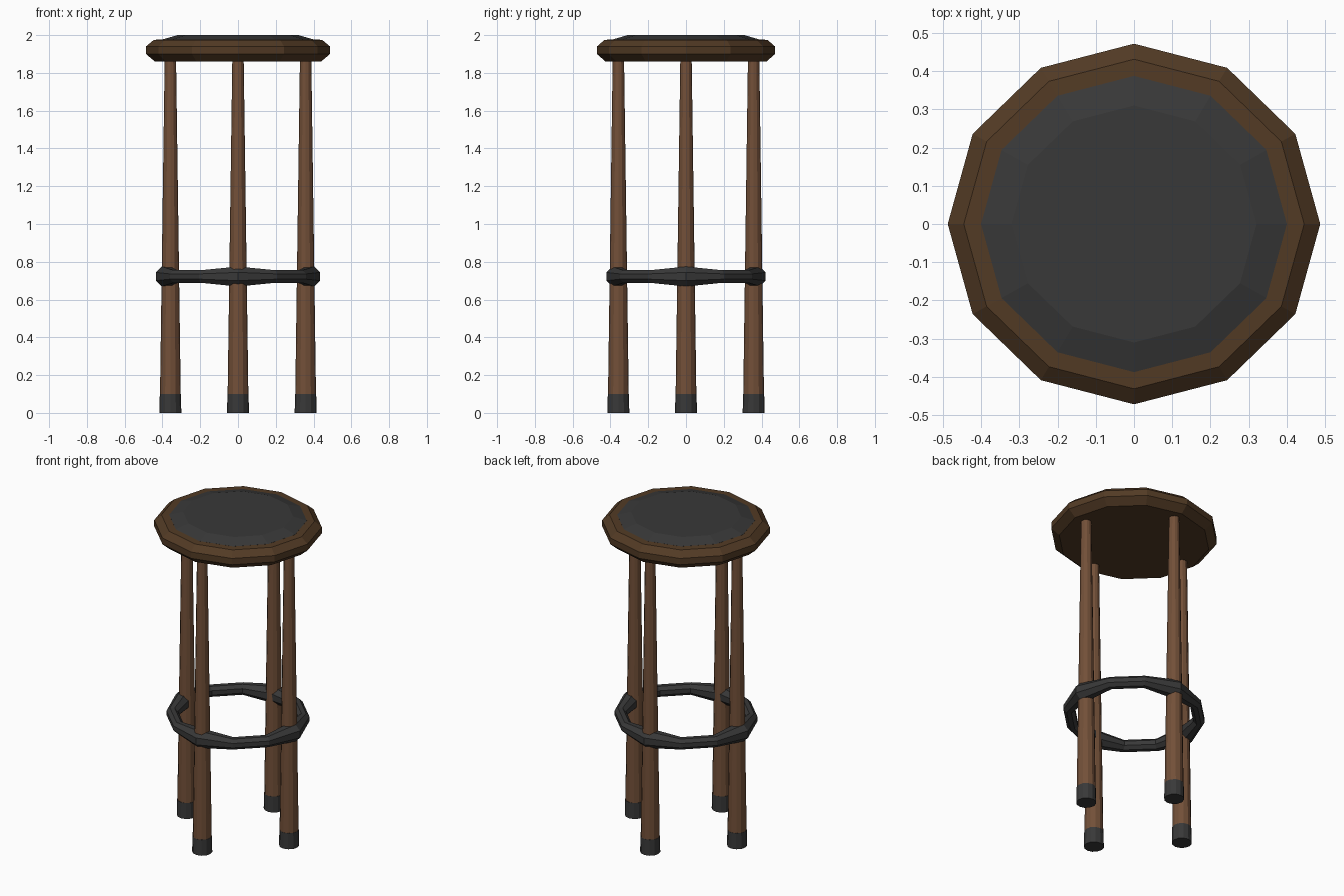
import bpy, bmesh
from math import cos, sin, pi

if "Cube" in bpy.data.objects:
    bpy.data.objects.remove(bpy.data.objects["Cube"])


def material(name, color):
    m = bpy.data.materials.new(name)
    m.diffuse_color = (*color, 1)
    m.use_nodes = True
    m.node_tree.nodes["Principled BSDF"].inputs["Base Color"].default_value = m.diffuse_color
    return m


seat_wood = material("seat_wood", (0.085, 0.043, 0.018))
leg_wood = material("leg_wood", (0.17, 0.08, 0.04))
dark = material("dark_grey", (0.04, 0.04, 0.04))


def finish(name, bm, mat, loc=(0, 0, 0)):
    bmesh.ops.recalc_face_normals(bm, faces=bm.faces)
    me = bpy.data.meshes.new(name)
    bm.to_mesh(me)
    bm.free()
    me.materials.append(mat)
    ob = bpy.data.objects.new(name, me)
    ob.location = loc
    bpy.context.collection.objects.link(ob)
    return ob


def lathe(name, profile, mat, loc=(0, 0, 0), sides=12, y_scale=1.0):
    """Closed, capped solid from (radius, z) rings."""
    bm = bmesh.new()
    rings = [[bm.verts.new((r * cos(2 * pi * i / sides), y_scale * r * sin(2 * pi * i / sides), z))
              for i in range(sides)] for r, z in profile]
    for a, b in zip(rings, rings[1:]):
        for i in range(sides):
            j = (i + 1) % sides
            bm.faces.new((a[i], a[j], b[j], b[i]))
    bm.faces.new(rings[0])
    bm.faces.new(rings[-1])
    return finish(name, bm, mat, loc)


def footrest(name, radius, thick, thin, z, y_scale, mat, steps=12, sides=8):
    """Octagonal tube ring, swollen where it meets each leg."""
    bm = bmesh.new()
    rings = []
    for i in range(steps):
        a = 2 * pi * i / steps
        t = thick if i % 3 == 0 else thin
        ring = []
        for k in range(sides):
            b = 2 * pi * (k + 0.5) / sides
            r = radius + t * cos(b)
            ring.append(bm.verts.new((r * cos(a), y_scale * r * sin(a), z + t * sin(b))))
        rings.append(ring)
    for i in range(steps):
        a, b = rings[i], rings[(i + 1) % steps]
        for k in range(sides):
            n = (k + 1) % sides
            bm.faces.new((a[k], a[n], b[n], b[k]))
    return finish(name, bm, mat)


# Seat rim and cushion
lathe("seat", [(0.44, 1.86), (0.487, 1.90), (0.487, 1.94), (0.445, 1.975), (0.39, 1.977)],
      seat_wood, y_scale=0.968)
lathe("seat_cushion", [(0.40, 1.96), (0.40, 1.977), (0.32, 2.0)], dark, y_scale=0.968)

# Four tapered legs with dark feet
for name, x, y in (("right", 1, 0), ("left", -1, 0), ("front", 0, -1), ("back", 0, 1)):
    loc = (0.358 * x, 0.358 * y, 0)
    lathe(name + "_leg", [(0.055, 0.09), (0.03, 1.88)], leg_wood, loc)
    lathe(name + "_foot", [(0.058, 0.0), (0.056, 0.10)], dark, loc)

# Footrest ring
footrest("footrest_ring", 0.382, 0.057, 0.036, 0.722, 0.97, dark)
